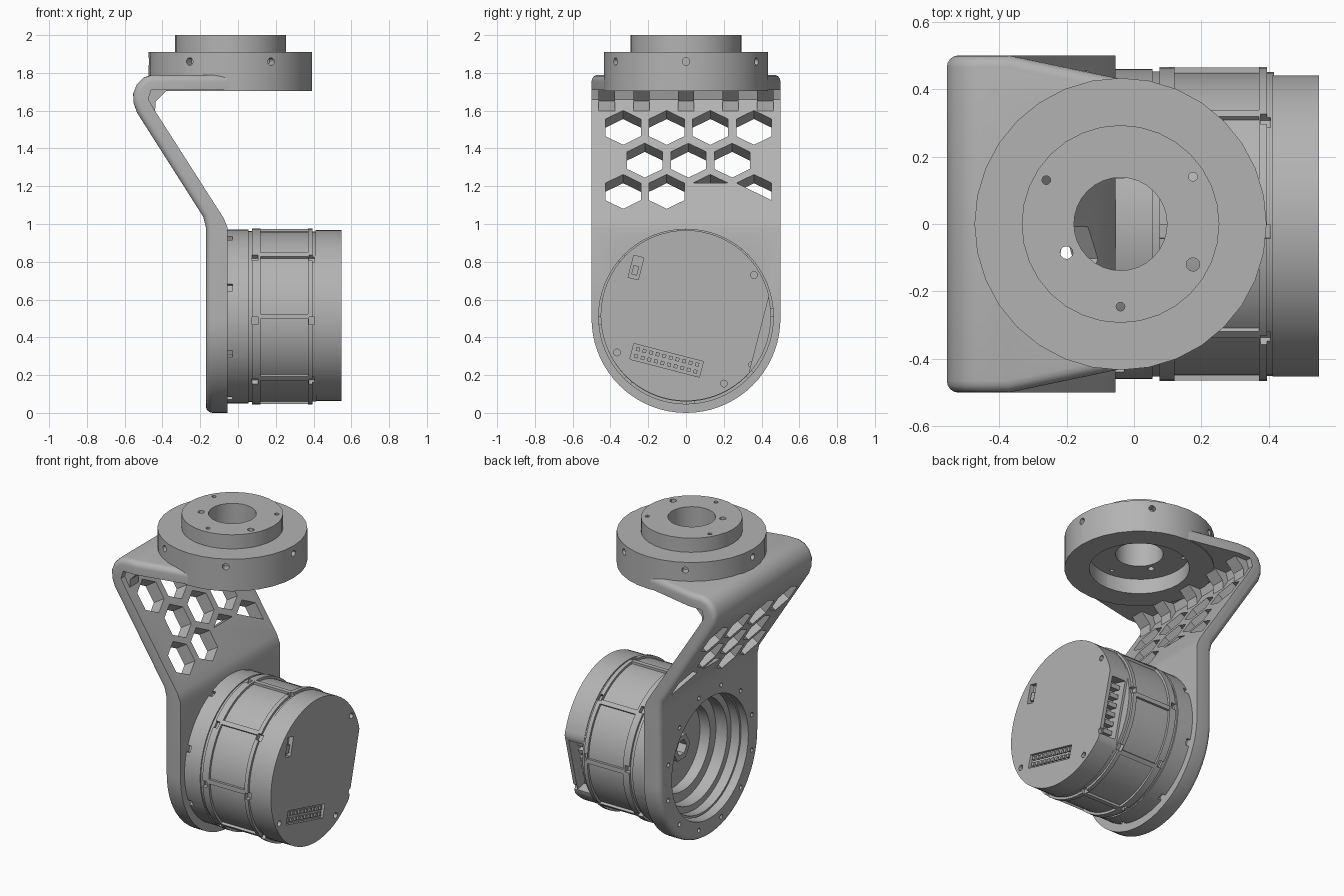
import bpy, bmesh, math
from math import sin, cos, pi, radians
from mathutils import Matrix, Vector

cube = bpy.data.objects.get("Cube")
if cube:
    bpy.data.objects.remove(cube, do_unlink=True)

grey = bpy.data.materials.new("plain_grey")
grey.use_nodes = True
grey.diffuse_color = (0.45, 0.45, 0.45, 1)
grey.node_tree.nodes["Principled BSDF"].inputs["Base Color"].default_value = (0.45, 0.45, 0.45, 1)

T = Matrix.Translation
TO_X = Matrix.Rotation(pi / 2, 4, 'Y')      # turns a z cylinder along x


def make(name, bm):
    bmesh.ops.recalc_face_normals(bm, faces=bm.faces)
    mesh = bpy.data.meshes.new(name)
    bm.to_mesh(mesh)
    bm.free()
    obj = bpy.data.objects.new(name, mesh)
    bpy.context.collection.objects.link(obj)
    return obj


def add_box(bm, size, matrix):
    bmesh.ops.create_cube(bm, size=1, matrix=matrix @ Matrix.Diagonal((*size, 1)))


def add_cyl(bm, radius, depth, matrix, segments=12):
    bmesh.ops.create_cone(bm, cap_ends=True, segments=segments, radius1=radius,
                          radius2=radius, depth=depth, matrix=matrix)


def add_loft(bm, bottom, top):
    a, b = [bm.verts.new(p) for p in bottom], [bm.verts.new(p) for p in top]
    bm.faces.new(a)
    bm.faces.new(b[::-1])
    for i in range(len(a)):
        j = (i + 1) % len(a)
        bm.faces.new((a[i], b[i], b[j], a[j]))


def add_prism(bm, points, axis, low, high):
    place = {'x': lambda p, d: (d, p[0], p[1]),
             'y': lambda p, d: (p[0], d, p[1]),
             'z': lambda p, d: (p[0], p[1], d)}[axis]
    add_loft(bm, [place(p, low) for p in points], [place(p, high) for p in points])


def lathe(name, profile, axis, centre, steps, closed):
    bm = bmesh.new()
    rings = []
    for k in range(steps):
        c, s = cos(2 * pi * k / steps), sin(2 * pi * k / steps)
        rings.append([bm.verts.new(Vector((d, r * c, r * s) if axis == 'x' else (r * c, r * s, d))
                                   + Vector(centre)) for d, r in profile])
    n = len(profile)
    for k in range(steps):
        a, b = rings[k], rings[(k + 1) % steps]
        for i in range(n if closed else n - 1):
            j = (i + 1) % n
            bm.faces.new((a[i], a[j], b[j], b[i]))
    bmesh.ops.remove_doubles(bm, verts=bm.verts, dist=1e-5)
    return make(name, bm)


def cut(obj, bm, operation='DIFFERENCE'):
    cutter = make("cutter", bm)
    cutter.hide_render = True
    mod = obj.modifiers.new("cut", 'BOOLEAN')
    mod.operation, mod.object, mod.solver = operation, cutter, 'EXACT'
    mesh = bpy.data.meshes.new_from_object(obj.evaluated_get(bpy.context.evaluated_depsgraph_get()))
    obj.modifiers.clear()
    obj.data = mesh
    bpy.data.objects.remove(cutter, do_unlink=True)


def spoke(x, radius, angle):
    # frame on the motor's rim, local y pointing outwards
    return T((x, 0, 0.51)) @ Matrix.Rotation(angle, 4, 'X') @ T((0, radius, 0))


# Bracket: bent strip with a rounded lower end
bm = bmesh.new()
strip = [(-.17, -.05), (-.17, .98), (-.185, 1.04), (-.535, 1.59), (-.553, 1.64), (-.555, 1.69),
         (-.535, 1.74), (-.50, 1.775), (-.455, 1.79), (-.04, 1.79), (-.04, 1.71), (-.46, 1.71),
         (-.475, 1.66), (-.44, 1.6), (-.075, 1.03), (-.055, .98), (-.055, -.05)]
add_prism(bm, strip, 'y', -.6, .6)
bracket = make("bracket", bm)
bm = bmesh.new()
outline = [(.5 * cos(a), .5 + .5 * sin(a)) for a in [pi + pi * k / 36 for k in range(37)]]
add_prism(bm, outline + [(.5, 2.1), (-.5, 2.1)], 'x', -1, 1)
cut(bracket, bm, 'INTERSECT')
bm = bmesh.new()
for side in (-1, 1):
    add_prism(bm, [(-.42, side * .51), (.01, side * .51), (.01, side * .42)], 'z', 1.65, 1.85)
cut(bracket, bm)

# Round the outer edges of the bracket
bm = bmesh.new()
bm.from_mesh(bracket.data)
bm.normal_update()
rim = [e for e in bm.edges if e.calc_face_angle(0) > 1
       and any(f.normal.x < -.3 or f.normal.z > .8 for f in e.link_faces)
       and (e.verts[0].co.x + e.verts[1].co.x) / 2 < -.05]
bmesh.ops.bevel(bm, geom=rim, offset=.035, segments=4, profile=.5, affect='EDGES', clamp_overlap=False)
bm.to_mesh(bracket.data)
bm.free()

# Honeycomb openings, cut square to the sloping arm
bm = bmesh.new()
normal, uphill = Vector((.845, 0, .535)), Vector((-.535, 0, .845))
for row, z in enumerate((1.51, 1.336, 1.17)):
    for col in range(3 if row == 1 else 4):
        y = (-.218 if row == 1 else -.333) + .231 * col
        centre = Vector((-.06 - .633 * (z - 1), y, z))
        corners = range(6)
        if row == 2 and col > 1:
            corners = (0, 1, 5) if col == 2 else (0, 1, 4, 5)
        hexa = [centre + .108 * (Vector((0, cos(pi / 2 + k * pi / 3), 0))
                                 + uphill * sin(pi / 2 + k * pi / 3)) for k in corners]
        add_loft(bm, [p + normal * .03 for p in hexa], [p - normal * .16 for p in hexa])
# Motor opening, bolt holes and the space under the top flange
add_cyl(bm, .385, .3, T((-.11, 0, .5)) @ TO_X, 64)
for k in range(12):
    a = 2 * pi * (k + .5) / 12
    add_cyl(bm, .014, .1, T((-.17, .435 * cos(a), .5 + .435 * sin(a))) @ TO_X)
add_cyl(bm, .29, .3, T((-.04, 0, 1.78)), 32)
cut(bracket, bm)

# Ribs in the inner corner
bm = bmesh.new()
for y in (-.42, -.235, 0, .235, .42):
    add_prism(bm, [(-.5, 1.6), (-.44, 1.59), (-.435, 1.65), (-.37, 1.715), (-.5, 1.715)],
              'y', y - .043, y + .043)
make("corner_ribs", bm)

# Top flange with hub, bore and holes
flange = lathe("top_flange", [(1.8, .138), (1.8, .29), (1.705, .29), (1.705, .433), (1.91, .433),
                              (1.91, .293), (2, .293), (2, .138)], 'z', (-.04, 0, 0), 32, True)
bm = bmesh.new()
for k in range(6):
    add_cyl(bm, .02, .1, T((-.04, 0, 1.86)) @ Matrix.Rotation(k * pi / 3, 4, 'Z') @ T((.43, 0, 0)) @ TO_X)
for x, y, r in ((-.26, .13, .013), (.175, .14, .013), (-.2, -.085, .019), (.175, -.12, .02), (-.04, -.245, .013)):
    add_cyl(bm, r, .4, T((x, y, 1.9)))
cut(flange, bm)

# Motor body: turned shell with an open cavity at the bracket end
body = lathe("motor_body", [(.09, 0), (.09, .27), (.02, .27), (.02, .33), (-.06, .33), (-.06, .37),
                            (-.12, .37), (-.12, .384), (-.056, .384), (-.056, .46), (.055, .46),
                            (.055, .452), (.075, .452), (.075, .465), (.12, .465), (.12, .45),
                            (.37, .45), (.37, .465), (.395, .465), (.395, .45), (.415, .45), (.415, 0)],
             'x', (0, 0, .51), 64, False)
bm = bmesh.new()
for k in range(8):
    a = k * pi / 4 + .05
    for x, turn in ((.09, 0), (.39, 0), (-.045, pi / 8)):
        add_box(bm, (.03, .05, .04), spoke(x, .46, a + turn))
cut(body, bm)

bm = bmesh.new()
for k in range(8):
    add_box(bm, (.26, .03, .028), spoke(.245, .449, k * pi / 4))
make("motor_ribs", bm)

# Hexagonal shaft collar inside the cavity
lathe("shaft_collar", [(.095, .05), (.095, .085), (.03, .085), (.03, .05)], 'x', (0, 0, .51), 6, True)

# End cap with one flat side, turned a little about the motor axis
TILT = T((0, 0, .515)) @ Matrix.Rotation(radians(-14.5), 4, 'X')
cap = lathe("end_cap", [(.41, 0), (.41, .452), (.548, .452), (.548, 0)], 'x', (0, 0, .515), 64, False)
bm = bmesh.new()
add_box(bm, (.4, .2, 1), TILT @ T((.5, .5, 0)))
cut(cap, bm)
bm = bmesh.new()
add_box(bm, (.095, .15, .36), TILT @ T((.477, .385, 0)))          # side opening
add_box(bm, (.06, .38, .085), TILT @ T((.56, -.04, -.255)))       # connector recess
add_box(bm, (.06, .055, .12), TILT @ T((.55, -.32, .18)))         # switch slot
for y, z in ((.36, .73), (.35, .255), (.2, .155), (-.365, .32)):
    add_cyl(bm, .018, .05, T((.55, y, z)) @ TO_X)
cut(cap, bm)

# Connector sockets, switch and parts inside the side opening
bm = bmesh.new()
for k in range(10):
    for row in (-1, 1):
        add_box(bm, (.016, .02, .02), TILT @ T((.536, -.04 + .036 * (k - 4.5), -.255 + row * .019)))
make("connector_sockets", bm)
bm = bmesh.new()
add_box(bm, (.02, .03, .05), TILT @ T((.53, -.32, .165)))
make("switch", bm)
bm = bmesh.new()
for k in range(6):
    add_box(bm, (.06, .06, .026), TILT @ T((.465, .335, -.14 + .056 * k)))
make("circuit_parts", bm)

# Shared colour and shading
for obj in list(bpy.context.scene.objects):
    if obj.type != 'MESH':
        continue
    obj.data.materials.clear()
    obj.data.materials.append(grey)
    bpy.ops.object.select_all(action='DESELECT')
    obj.select_set(True)
    bpy.context.view_layer.objects.active = obj
    bpy.ops.object.shade_smooth_by_angle(angle=radians(30))
